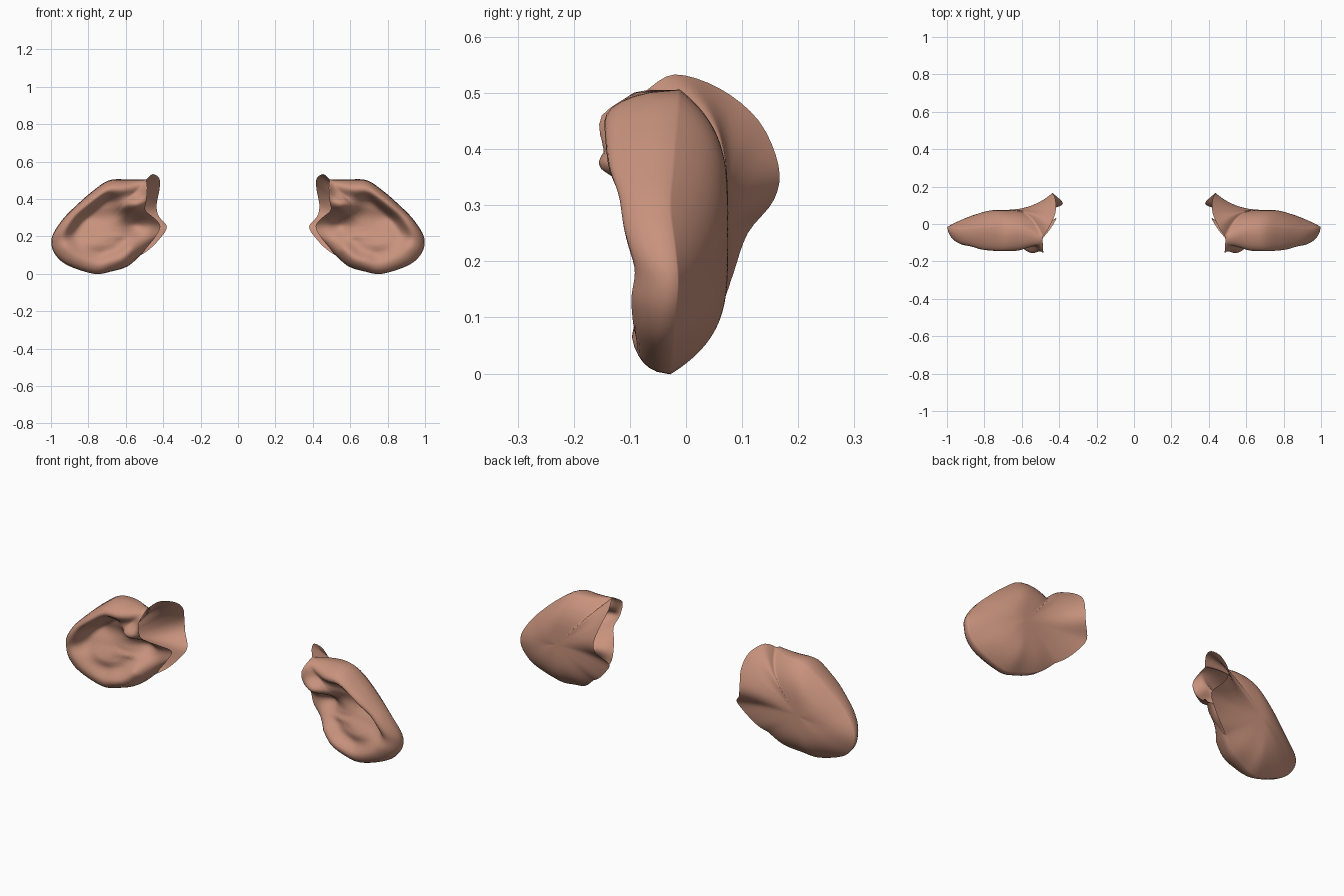
import bpy, bmesh, math
from mathutils import Vector

cube = bpy.data.objects.get("Cube")
if cube:
    bpy.data.objects.remove(cube)

skin = bpy.data.materials.new("skin")
skin.use_nodes = True
skin.diffuse_color = (0.58, 0.29, 0.205, 1)
skin.node_tree.nodes["Principled BSDF"].inputs["Base Color"].default_value = skin.diffuse_color

# Outlines as (x, y, z, lip height); the outer rim joins the front and back sheets
rim = [(.49, -.07, .505, .06), (.59, -.015, .505, .115), (.69, -.015, .5, .12), (.78, -.02, .44, .115),
       (.86, -.025, .37, .11), (.93, -.03, .3, .095), (.985, -.02, .22, .075), (.998, -.015, .16, .06),
       (.975, -.02, .1, .06), (.91, -.025, .045, .06), (.77, -.03, 0, .055), (.68, -.015, .012, .07),
       (.59, .015, .04, .08), (.52, .045, .1, .075)]
# Free head-side edges of the two sheets
front_edge = [rim[0], (.485, -.15, .46, .01), (.49, -.14, .39, .01), (.495, -.09, .34, 0),
              (.45, -.03, .3, 0), (.415, .03, .255, 0), (.44, .02, .2, 0), (.48, .03, .15, .03), rim[-1]]
back_edge = [rim[0], (.455, -.02, .533, 0), (.42, .06, .508, 0), (.42, .13, .45, 0), (.435, .165, .37, 0),
             (.425, .157, .31, 0), (.38, .11, .25, 0), (.425, .085, .18, 0), (.475, .067, .13, 0), rim[-1]]

# Soft hollows (+) and ridges (-) on the front: x, z, width, height, depth
folds = [(.8, .3, .12, .05, .03), (.55, .26, .06, .055, .055), (.78, .15, .15, .05, -.035),
         (.57, .375, .09, .042, -.085), (.66, .2, .09, .012, -.01)]

MID_X, MID_Z = .72, .25


def smooth_path(points, steps=4):
    """Open Catmull-Rom path through the points."""
    pts = [Vector(p) for p in points]
    pts = [pts[0]] + pts + [pts[-1]]
    path = []
    for a, b, c, d in zip(pts, pts[1:], pts[2:], pts[3:]):
        for i in range(steps):
            t = i / steps
            path.append(b + (c - a) * t / 2 + (a * 2 - b * 5 + c * 4 - d) * t * t / 2
                        + (b * 3 - a - c * 3 + d) * t ** 3 / 2)
    return path + [pts[-1]]


def lip_shape(t):
    """Rolled edge: quick round rise, then a soft fall inward."""
    if t < .2:
        return math.sqrt(1 - (1 - t / .2) ** 2)
    return .5 + .5 * math.cos(math.pi * min(1, (t - .2) / .32))


def front_point(p, r):
    x = MID_X + (p[0] - MID_X) * r
    z = MID_Z + (p[2] - MID_Z) * r
    y = -.035 + (p[1] + .035) * r ** 3 - p[3] * lip_shape(1 - r)
    for fx, fz, w, h, depth in folds:
        y += depth * (1 - r ** 6) * math.exp(-((x - fx) / w) ** 2 - ((z - fz) / h) ** 2)
    return x, max(-.155, min(y, .06)), z


def back_point(p, r):
    # Full at the lobe and top, tapered toward the outer tip, flared toward the head
    flare = min(1, max(0, (p[1] + .03) / .16))
    power = 4 - 1.3 * flare - 2.2 * max(0, (p[0] - .75) / .25)
    return (MID_X + (p[0] - MID_X) * r, .075 + (p[1] - .075) * r ** power,
            MID_Z + (p[2] - MID_Z) * r)


def add_sheet(bm, edge, point):
    """Rings of faces shrinking from the edge to the middle of the sheet."""
    loop = smooth_path(rim) + smooth_path(edge)[::-1][1:-1]
    radii = [1 - (i / 18) ** 1.4 for i in range(19)]
    rings = [[bm.verts.new(point(p, r)) for p in loop] for r in radii]
    n = len(loop)
    for outer, inner in zip(rings, rings[1:]):
        for i in range(n):
            j = (i + 1) % n
            bm.faces.new((outer[i], outer[j], inner[j], inner[i]))


# Ear shell: folded front and rounded back, open toward the head
bm = bmesh.new()
add_sheet(bm, front_edge, front_point)
add_sheet(bm, back_edge, back_point)
bmesh.ops.remove_doubles(bm, verts=bm.verts, dist=.0004)
bmesh.ops.recalc_face_normals(bm, faces=bm.faces)
mesh = bpy.data.meshes.new("ear_shell")
bm.to_mesh(mesh)
bm.free()
mesh.materials.append(skin)
for face in mesh.polygons:
    face.use_smooth = True
ears = bpy.data.objects.new("ear_shell", mesh)
bpy.context.collection.objects.link(ears)

# Second ear on the other side
mirror = ears.modifiers.new("both_sides", 'MIRROR')
mirror.use_mirror_merge = False
